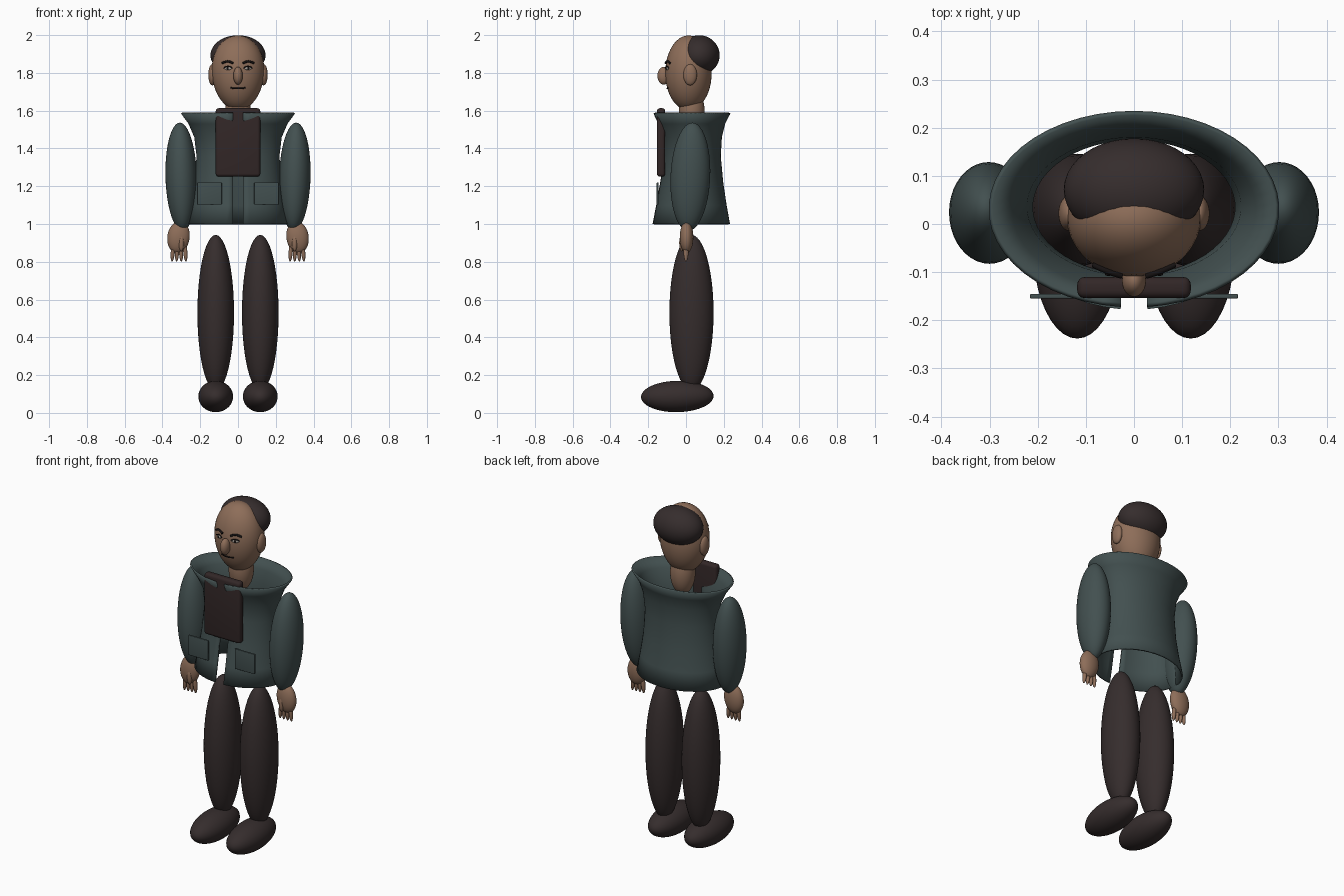
import bpy, bmesh, math
from mathutils import Matrix, Vector, Euler

if "Cube" in bpy.data.objects:
    bpy.data.objects.remove(bpy.data.objects["Cube"])


def material(name, colour):
    m = bpy.data.materials.new(name)
    m.use_nodes = True
    m.diffuse_color = (*colour, 1)
    m.node_tree.nodes["Principled BSDF"].inputs["Base Color"].default_value = (*colour, 1)
    return m


SKIN = material("skin", (0.27, 0.155, 0.10))
COAT = material("green grey cloth", (0.055, 0.08, 0.08))
DARK = material("dark brown cloth", (0.036, 0.026, 0.026))
PANEL = material("dark red brown", (0.032, 0.020, 0.020))
BLACK = material("near black", (0.008, 0.006, 0.006))
WHITE = material("eye white", (0.40, 0.36, 0.32))


def finish(name, bm, mat, angle=60):
    mesh = bpy.data.meshes.new(name)
    bm.to_mesh(mesh)
    bm.free()
    ob = bpy.data.objects.new(name, mesh)
    bpy.context.collection.objects.link(ob)
    mesh.materials.append(mat)
    bpy.ops.object.select_all(action="DESELECT")
    ob.select_set(True)
    bpy.context.view_layer.objects.active = ob
    bpy.ops.object.shade_smooth_by_angle(angle=math.radians(angle))
    return ob


def ellipsoid(name, centre, radii, mat, tilt=(0, 0, 0), segs=32, taper=0):
    bm = bmesh.new()
    bmesh.ops.create_uvsphere(bm, u_segments=segs, v_segments=segs // 2 + 4, radius=1)
    for v in bm.verts:
        v.co.x *= 1 + taper * v.co.z
    turn = Euler([math.radians(a) for a in tilt]).to_matrix().to_4x4()
    bm.transform(Matrix.Translation(centre) @ turn @ Matrix.Diagonal((*radii, 1)))
    return finish(name, bm, mat)


def box(name, centre, size, mat, bevel):
    bm = bmesh.new()
    bmesh.ops.create_cube(bm, size=1)
    bm.transform(Matrix.Translation(centre) @ Matrix.Diagonal((*size, 1)))
    bmesh.ops.bevel(bm, geom=bm.edges[:], offset=bevel, segments=4, profile=0.5, affect="EDGES")
    return finish(name, bm, mat, 40)


def tube(name, points, radius, mat):
    cu = bpy.data.curves.new(name, "CURVE")
    cu.dimensions = "3D"
    cu.bevel_depth = radius
    cu.bevel_resolution = 2
    cu.use_fill_caps = True
    sp = cu.splines.new("POLY")
    sp.points.add(len(points) - 1)
    for p, co in zip(sp.points, points):
        p.co = (*co, 1)
    cu.materials.append(mat)
    ob = bpy.data.objects.new(name, cu)
    bpy.context.collection.objects.link(ob)


# Head
HEAD, HEAD_R, TAPER = Vector((0, 0.013, 1.8)), Vector((0.139, 0.123, 0.198)), 0.07


def face_y(x, z):
    """Depth of the face surface at a given place."""
    h = (z - HEAD.z) / HEAD_R.z
    w = x / (HEAD_R.x * (1 + TAPER * h))
    return HEAD.y - HEAD_R.y * math.sqrt(max(0, 1 - h * h - w * w))


ellipsoid("head", HEAD, HEAD_R, SKIN, segs=40, taper=TAPER)
ellipsoid("hair", (0, 0.071, 1.894), (0.146, 0.107, 0.105), DARK, (-12, 0, 0), 40)
ellipsoid("nose", (0, -0.118, 1.785), (0.025, 0.033, 0.047), SKIN)
ellipsoid("neck", (0, 0.03, 1.6), (0.068, 0.068, 0.125), SKIN)

# Mouth
tube("mouth", [(x, face_y(x, 1.718) - 0.001, 1.718 + 2 * x * x)
               for x in [i * 0.01 for i in range(-4, 5)]], 0.004, BLACK)

for side, s in (("left", 1), ("right", -1)):
    # Face features
    ellipsoid(side + "_ear", (s * 0.136, 0.022, 1.79), (0.021, 0.036, 0.056), SKIN)
    ex, ez = s * 0.053, 1.824
    ellipsoid(side + "_eye", (ex, face_y(ex, ez), ez), (0.021, 0.006, 0.009), WHITE,
              (0, 0, s * 22), 16)
    ellipsoid(side + "_iris", (ex, face_y(ex, ez) - 0.004, ez), (0.008, 0.004, 0.008), BLACK, segs=12)
    lid, brow = [], []
    for i in range(9):
        t = i / 8
        arch = math.sin(math.pi * t)
        x = s * (0.03 + 0.046 * t)
        z = 1.826 + 0.009 * arch
        lid.append((x, face_y(x, z) - 0.003, z))
        x = s * (0.026 + 0.058 * t)
        z = 1.851 + 0.010 * arch
        brow.append((x, face_y(x, z) - 0.004, z))
    tube(side + "_eyelid", lid, 0.003, BLACK)
    tube(side + "_eyebrow", brow, 0.006, BLACK)

    # Arm and hand
    ellipsoid(side + "_sleeve", (s * 0.301, 0.023, 1.25), (0.083, 0.105, 0.287), COAT,
              (-2.5, s * 1.5, 0), 40)
    ellipsoid(side + "_palm", (s * 0.315, 0.003, 0.93), (0.059, 0.036, 0.085), SKIN, (0, s * -8, 0))
    for i in range(4):
        ellipsoid(f"{side}_finger_{i + 1}", (s * (0.279 + 0.022 * i), 0, 0.853),
                  (0.011, 0.013, 0.052), SKIN, (0, s * (4 - 3 * i), 0), 16)
    ellipsoid(side + "_thumb", (s * 0.300, -0.022, 0.90), (0.014, 0.014, 0.045), SKIN, segs=16)

    # Leg and shoe
    ellipsoid(side + "_leg", (s * 0.118, 0.029, 0.53), (0.097, 0.117, 0.412), DARK, segs=40)
    ellipsoid(side + "_shoe", (s * 0.118, -0.046, 0.087), (0.092, 0.192, 0.083), DARK,
              (1, 0, 0), 40)

    # Jacket pocket
    box(side + "_pocket", (s * 0.151, -0.15, 1.161), (0.13, 0.010, 0.118), COAT, 0.003)

# Jacket shell, open at the front: height, half width, front, back
rings = [(1.0, 0.268, -0.178, 0.233), (1.1, 0.248, -0.159, 0.215), (1.22, 0.230, -0.138, 0.197),
         (1.36, 0.220, -0.114, 0.184), (1.46, 0.232, -0.118, 0.190), (1.53, 0.262, -0.148, 0.207),
         (1.585, 0.302, -0.173, 0.235)]
bm = bmesh.new()
rows, N = [], 48
for z, rx, front, back in rings:
    gap = math.asin(0.028 / rx)
    row = []
    for i in range(N + 1):
        a = gap + (2 * math.pi - 2 * gap) * i / N
        row.append(bm.verts.new((rx * math.sin(a),
                                 (front + back) / 2 - (back - front) / 2 * math.cos(a), z)))
    rows.append(row)
for low, high in zip(rows, rows[1:]):
    for i in range(N):
        bm.faces.new((low[i], low[i + 1], high[i + 1], high[i]))
jacket = finish("jacket", bm, COAT)
solid = jacket.modifiers.new("thickness", "SOLIDIFY")
solid.thickness = 0.010
solid.offset = -1

# Chest panel
box("chest_panel", (0, -0.132, 1.432), (0.236, 0.044, 0.362), PANEL, 0.016)
